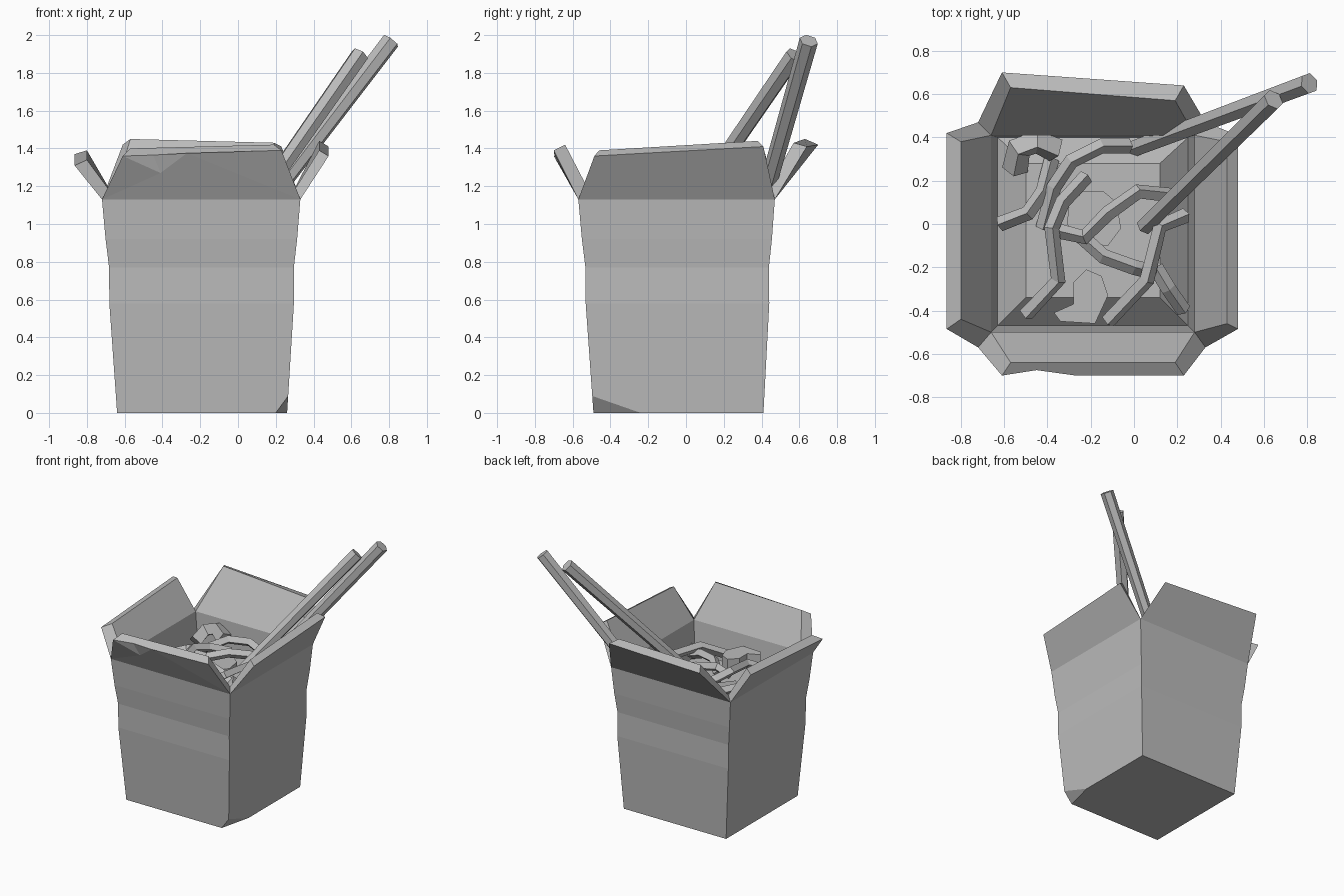
import bpy, bmesh
from mathutils import Vector

cube = bpy.data.objects.get("Cube")
if cube:
    bpy.data.objects.remove(cube, do_unlink=True)

GREY = (0.5, 0.5, 0.5, 1)
grey = bpy.data.materials.new("plain_grey")
grey.use_nodes = True
grey.diffuse_color = GREY
grey.node_tree.nodes["Principled BSDF"].inputs["Base Color"].default_value = GREY


def add_object(name, data):
    data.materials.append(grey)
    obj = bpy.data.objects.new(name, data)
    bpy.context.collection.objects.link(obj)
    return obj


def finish(name, bm):
    bmesh.ops.recalc_face_normals(bm, faces=bm.faces)
    mesh = bpy.data.meshes.new(name)
    bm.to_mesh(mesh)
    bm.free()
    return add_object(name, mesh)


def ring(bm, x0, x1, y0, y1, z):
    """Four corners, front left round to back left."""
    return [bm.verts.new((x, y, z)) for x, y in ((x0, y0), (x1, y0), (x1, y1), (x0, y1))]


def bridge(bm, a, b):
    n = len(a)
    for i in range(n):
        bm.faces.new((a[i], a[(i + 1) % n], b[(i + 1) % n], b[i]))


# Carton: creased outer walls, open flaps, inner walls and the food bed
bm = bmesh.new()
outer = []
for z, pinch in ((0, 0), (0.58, 0), (0.77, 0.012), (0.92, 0.004), (1.13, 0)):
    t = z / 1.13
    outer.append(ring(bm, -0.64 - 0.08 * t + pinch, 0.26 + 0.07 * t - pinch,
                      -0.49 - 0.08 * t + pinch, 0.41 + 0.06 * t - pinch, z))
bm.faces.new(outer[0])
for low, high in zip(outer, outer[1:]):
    bridge(bm, low, high)
inner = [ring(bm, -0.66, 0.28, -0.50, 0.41, 1.15),
         ring(bm, -0.63, 0.25, -0.47, 0.40, 0.85),
         ring(bm, -0.50, 0.12, -0.34, 0.28, 0.98)]
for high, low in zip(inner, inner[1:]):
    bridge(bm, high, low)
bm.faces.new(inner[-1])

# Each flap: outer start, outer end, inner start, inner end of its top edge
flaps = [((-0.61, -0.70, 1.36), (0.23, -0.70, 1.39), (-0.57, -0.64, 1.40), (0.19, -0.64, 1.42)),
         ((0.48, -0.485, 1.36), (0.48, 0.41, 1.41), (0.43, -0.46, 1.39), (0.43, 0.38, 1.44)),
         ((0.23, 0.64, 1.41), (-0.61, 0.70, 1.42), (0.19, 0.57, 1.43), (-0.57, 0.63, 1.45)),
         ((-0.865, 0.42, 1.37), (-0.865, -0.485, 1.31), (-0.80, 0.38, 1.39), (-0.80, -0.44, 1.34))]
for i, corners in enumerate(flaps):
    a, b, c, d = (bm.verts.new(p) for p in corners)
    j = (i + 1) % 4
    h0, h1, g0, g1 = outer[-1][i], outer[-1][j], inner[0][i], inner[0][j]
    dent = []
    if i == 0:  # crumpled edge of the front flap
        mid, end, low = (bm.verts.new(p) for p in
                         ((-0.45, -0.675, 1.365), (-0.27, -0.70, 1.375), (-0.41, -0.645, 1.27)))
        bm.faces.new((a, low, mid))
        bm.faces.new((low, end, mid))
        bm.faces.new((a, h0, low))
        bm.faces.new((h0, h1, end, low))
        bm.faces.new((h1, b, end))
        dent = [mid, end]
    else:
        bm.faces.new((h0, h1, b, a))
    bm.faces.new([a] + dent + [b, d, c])
    bm.faces.new((c, d, g1, g0))
    bm.faces.new((h0, a, c, g0))
    bm.faces.new((h1, b, d, g1))

# Clipped bottom corner
bmesh.ops.bisect_plane(bm, geom=bm.verts[:] + bm.edges[:] + bm.faces[:],
                       plane_co=(0.26, -0.49, 0.08),
                       plane_no=Vector((1 / 0.06, -1 / 0.25, -1 / 0.08)).normalized(),
                       clear_outer=True)
bmesh.ops.holes_fill(bm, edges=[e for e in bm.edges if e.is_boundary])
finish("carton", bm)


# Noodles and shrimp: faceted tubes along short paths
def tube(name, points, radius):
    curve = bpy.data.curves.new(name, "CURVE")
    curve.dimensions = "3D"
    curve.bevel_depth = radius
    curve.bevel_resolution = 0
    curve.use_fill_caps = True
    spline = curve.splines.new("POLY")
    spline.points.add(len(points) - 1)
    for p, co in zip(spline.points, points):
        p.co = (*co, 1)
    spline.use_smooth = False
    return add_object(name, curve)


noodles = [
    [(-0.02, 0.36, 1.0), (-0.15, 0.36, 1.06), (-0.29, 0.29, 1.07), (-0.37, 0.17, 1.04), (-0.42, -0.02, 1.0)],
    [(-0.22, 0.22, 1.02), (-0.33, 0.1, 1.07), (-0.38, -0.02, 1.1), (-0.35, -0.26, 1.06), (-0.5, -0.42, 0.97)],
    [(-0.62, 0, 0.98), (-0.49, 0.05, 1.03), (-0.42, 0.15, 1.02), (-0.38, 0.3, 0.98)],
    [(-0.36, -0.03, 1.06), (-0.23, -0.06, 1.08), (-0.12, 0.05, 1.1), (0.02, 0.15, 1.08), (0.2, 0.13, 1.0)],
    [(-0.24, -0.06, 1.03), (-0.14, -0.15, 1.08), (0, -0.2, 1.07), (0.12, -0.23, 1.02)],
    [(0.24, 0.04, 1.03), (0.12, -0.01, 1.1), (0.06, -0.26, 1.09), (-0.12, -0.45, 0.98)],
    [(0.1, -0.2, 1.04), (0.16, -0.3, 1.04), (0.23, -0.4, 0.98)],
]
for path in noodles:
    tube("noodle", path, 0.035)
tube("shrimp", [(-0.55, 0.25, 1.0), (-0.53, 0.35, 1.06), (-0.45, 0.38, 1.08), (-0.36, 0.34, 1.04)], 0.06)


# Flat-sided food chunks
def chunk(name, outline, z0, z1):
    bm = bmesh.new()
    base = [bm.verts.new((x, y, z0)) for x, y in outline]
    top = [bm.verts.new((x, y, z1)) for x, y in outline]
    bridge(bm, base, top)
    bm.faces.new(base)
    bm.faces.new(top)
    return finish(name, bm)


chunk("meat_chunk", [(-0.37, -0.41), (-0.34, -0.45), (-0.18, -0.46), (-0.12, -0.33),
                     (-0.15, -0.24), (-0.22, -0.21), (-0.28, -0.27), (-0.28, -0.37)], 0.9, 1.08)
chunk("vegetable_slice", [(-0.31, 0.0), (-0.24, -0.09), (-0.12, -0.1), (-0.06, -0.02),
                          (-0.08, 0.1), (-0.14, 0.15), (-0.24, 0.15), (-0.3, 0.09)], 0.97, 1.02)


# Chopsticks: six-sided rods
def rod(name, start, end, radius):
    a, b = Vector(start), Vector(end)
    bm = bmesh.new()
    bmesh.ops.create_cone(bm, cap_ends=True, segments=6, radius1=radius * 0.85,
                          radius2=radius, depth=(b - a).length)
    bm.transform((b - a).to_track_quat("Z", "Y").to_matrix().to_4x4())
    bmesh.ops.translate(bm, vec=(a + b) / 2, verts=bm.verts)
    return finish(name, bm)


rod("chopstick_back", (-0.05, 0.33, 0.84), (0.81, 0.65, 1.97), 0.05)
rod("chopstick_front", (0.05, -0.01, 1.04), (0.645, 0.575, 1.895), 0.05)
